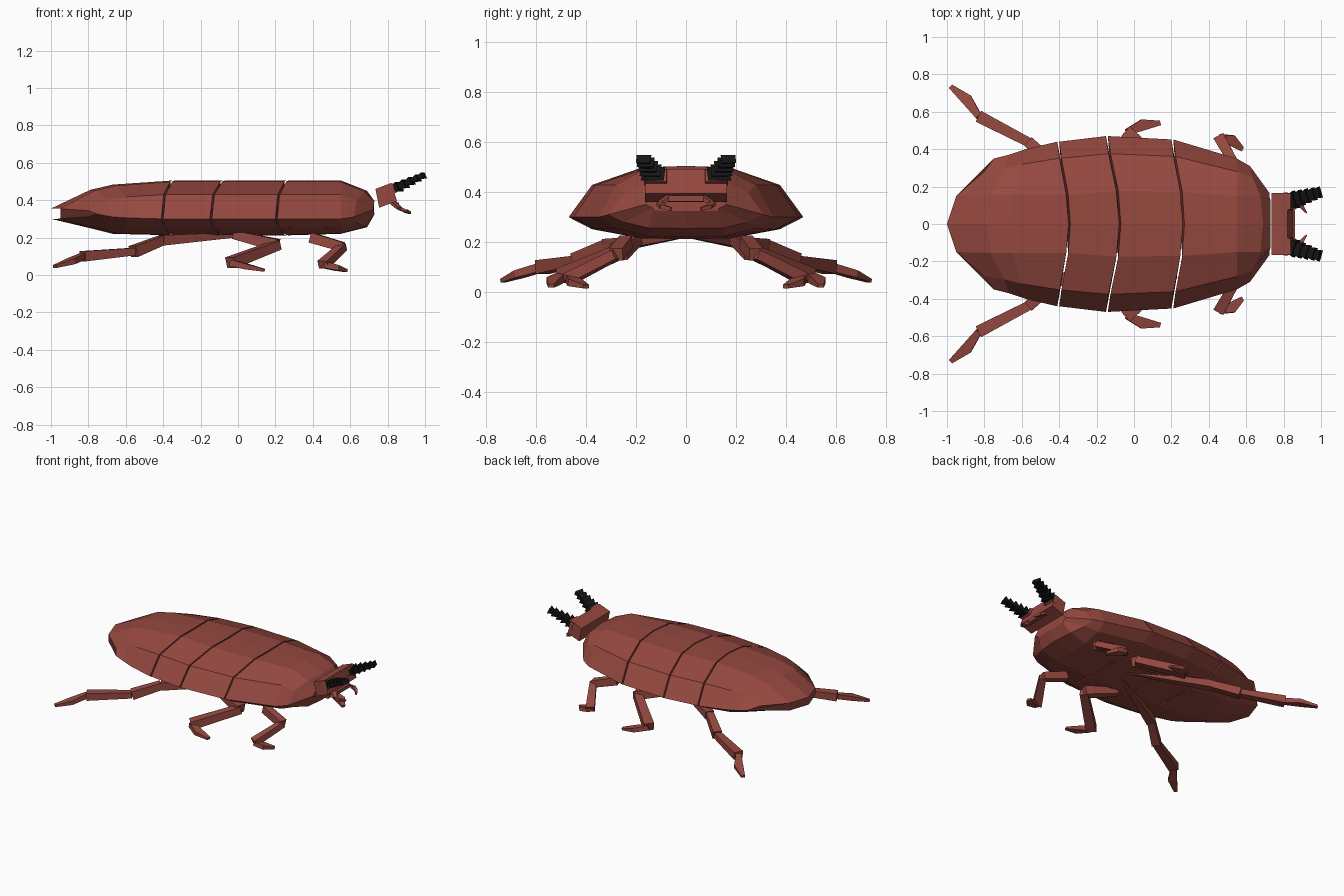
import bpy, bmesh, math
from mathutils import Vector

if "Cube" in bpy.data.objects:
    bpy.data.objects.remove(bpy.data.objects["Cube"])


def material(name, col):
    m = bpy.data.materials.new(name)
    m.diffuse_color = (*col, 1)
    m.use_nodes = True
    m.node_tree.nodes["Principled BSDF"].inputs["Base Color"].default_value = m.diffuse_color
    return m


RED = material("red_brown", (0.30, 0.065, 0.05))
BLACK = material("black", (0.008, 0.008, 0.008))


def finish(name, bm, mat, mirror=False):
    bmesh.ops.recalc_face_normals(bm, faces=bm.faces)
    me = bpy.data.meshes.new(name)
    bm.to_mesh(me)
    bm.free()
    ob = bpy.data.objects.new(name, me)
    bpy.context.collection.objects.link(ob)
    me.materials.append(mat)
    if mirror:
        mod = ob.modifiers.new("mirror", 'MIRROR')
        mod.use_axis = (False, True, False)
        mod.use_mirror_merge = False
    return ob


def loft(bm, rings):
    vr = [[bm.verts.new(p) for p in r] for r in rings]
    n = len(vr[0])
    for a, b in zip(vr, vr[1:]):
        for i in range(n):
            j = (i + 1) % n
            bm.faces.new((a[i], a[j], b[j], b[i]))
    bm.faces.new(vr[0])
    bm.faces.new(vr[-1])


# Shell stations: centre x, edge x, half width, ridge y, top z, edge z, bottom z
STATIONS = [
    (-1.00, -0.75, 0.35, 0.150, 0.355, 0.325, 0.300),
    (-0.79, -0.67, 0.37, 0.155, 0.455, 0.310, 0.250),
    (-0.67, -0.58, 0.40, 0.155, 0.483, 0.305, 0.220),
    (-0.35, -0.41, 0.44, 0.155, 0.505, 0.300, 0.212),
    (-0.08, -0.15, 0.47, 0.175, 0.505, 0.300, 0.212),
    (0.26, 0.20, 0.452, 0.170, 0.505, 0.300, 0.212),
    (0.55, 0.55, 0.35, 0.150, 0.505, 0.300, 0.220),
    (0.69, 0.62, 0.31, 0.150, 0.450, 0.310, 0.255),
    (0.73, 0.725, 0.165, 0.130, 0.395, 0.350, 0.325),
]


def shell_ring(s, shift=0.0):
    xc, xe, w, r, zt, ze, zb = s
    up, dn = zt - ze, zb - ze
    half = [(0, 0, ze + up), (0.2, r, ze + 0.97 * up), (0.8, 0.8 * w, ze + 0.63 * up),
            (1, w, ze), (0.8, 0.8 * w, ze + 0.55 * dn), (0.2, r, ze + 0.97 * dn), (0, 0, zb)]
    half = [(xc + (xe - xc) * f + shift, y, z) for f, y, z in half]
    return half + [(x, -y, z) for x, y, z in half[-2:0:-1]]


# Body shell plates, with a thin gap between neighbours
for name, a, b in (("tail_plate", 0, 3), ("rear_plate", 3, 4),
                   ("middle_plate", 4, 5), ("front_plate", 5, 8)):
    bm = bmesh.new()
    loft(bm, [shell_ring(STATIONS[i], 0.01 if i == a and a else 0) for i in range(a, b + 1)])
    finish(name, bm, RED)


def bar(bm, p, q, s0, s1, up=(0, 0, 1), mid=None):
    """Rectangular bar from p to q, sizes are (width, height) at each end."""
    p, q = Vector(p), Vector(q)
    d = (q - p).normalized()
    side = d.cross(Vector(up)).normalized()
    top = side.cross(d)
    steps = [(p, s0), (q, s1)]
    if mid:
        steps.insert(1, (p.lerp(q, 0.5) + side * mid[2], mid[:2]))
    loft(bm, [[c + side * (u * s[0] / 2) + top * (v * s[1] / 2)
               for u, v in ((-1, -1), (1, -1), (1, 1), (-1, 1))] for c, s in steps])


# Legs: joint positions from hip to toe
def leg(name, joints, sizes, foot_bend):
    bm = bmesh.new()
    n = len(joints) - 1
    for i in range(n):
        s0, s1 = sizes[i]
        mid = (0.06, 0.03, foot_bend) if i == n - 1 else None
        bar(bm, joints[i], joints[i + 1], s0, s1, mid=mid)
    finish(name, bm, RED, True)


foot = ((0.035, 0.035), (0.025, 0.015))
leg("hind_legs",
    [(0.12, 0.02, 0.225), (-0.41, 0.31, 0.185), (-0.56, 0.435, 0.125),
     (-0.83, 0.575, 0.10), (-0.98, 0.735, 0.045)],
    [((0.015, 0.02), (0.06, 0.055)), ((0.05, 0.05), (0.06, 0.06)),
     ((0.05, 0.04), (0.065, 0.055)), foot], 0.015)
leg("middle_legs",
    [(-0.02, 0.20, 0.215), (0.21, 0.27, 0.16), (-0.04, 0.49, 0.065), (0.14, 0.54, 0.025)],
    [((0.05, 0.045), (0.07, 0.065)), ((0.055, 0.05), (0.07, 0.06)), foot], -0.015)
leg("front_legs",
    [(0.39, 0.24, 0.20), (0.56, 0.28, 0.15), (0.455, 0.465, 0.055), (0.58, 0.40, 0.022)],
    [((0.05, 0.055), (0.055, 0.05)), ((0.045, 0.04), (0.06, 0.045)), foot], -0.015)

# Head block, tilted upward
bm = bmesh.new()
prof = [(0.735, 0.46), (0.82, 0.492), (0.85, 0.395), (0.755, 0.36)]
loft(bm, [[(x, y, z) for x, z in prof] for y in (-0.165, 0.165)])
finish("head", bm, RED)

# Mouth slot on the head's face
bm = bmesh.new()
bar(bm, (0.846, -0.07, 0.375), (0.846, 0.07, 0.375), (0.03, 0.025), (0.03, 0.025))
finish("mouth", bm, RED)

# Curved jaws
bm = bmesh.new()
path = [(0.83, 0.06, 0.385), (0.865, 0.105, 0.355), (0.895, 0.095, 0.342), (0.922, 0.06, 0.332)]
for i in range(3):
    w = (0.032, 0.028, 0.022, 0.008)
    bar(bm, path[i], path[i + 1], (w[i], 0.018), (w[i + 1], 0.014))
finish("jaws", bm, RED, True)

# Antenna sockets
bm = bmesh.new()
bar(bm, (0.81, 0.12, 0.455), (0.845, 0.12, 0.467), (0.095, 0.06), (0.085, 0.05))
finish("antenna_sockets", bm, RED, True)

# Stacked flaring antenna segments
bm = bmesh.new()
a, b = Vector((0.825, 0.12, 0.455)), Vector((0.995, 0.17, 0.533))
N = 5
for i in range(N):
    k = 1 - 0.09 * i
    bar(bm, a.lerp(b, i / N), a.lerp(b, (i + 1.15) / N if i < N - 1 else 1),
        (0.06 * k, 0.022 * k), (0.095 * k, 0.055 * k))
finish("antennae", bm, BLACK, True)
